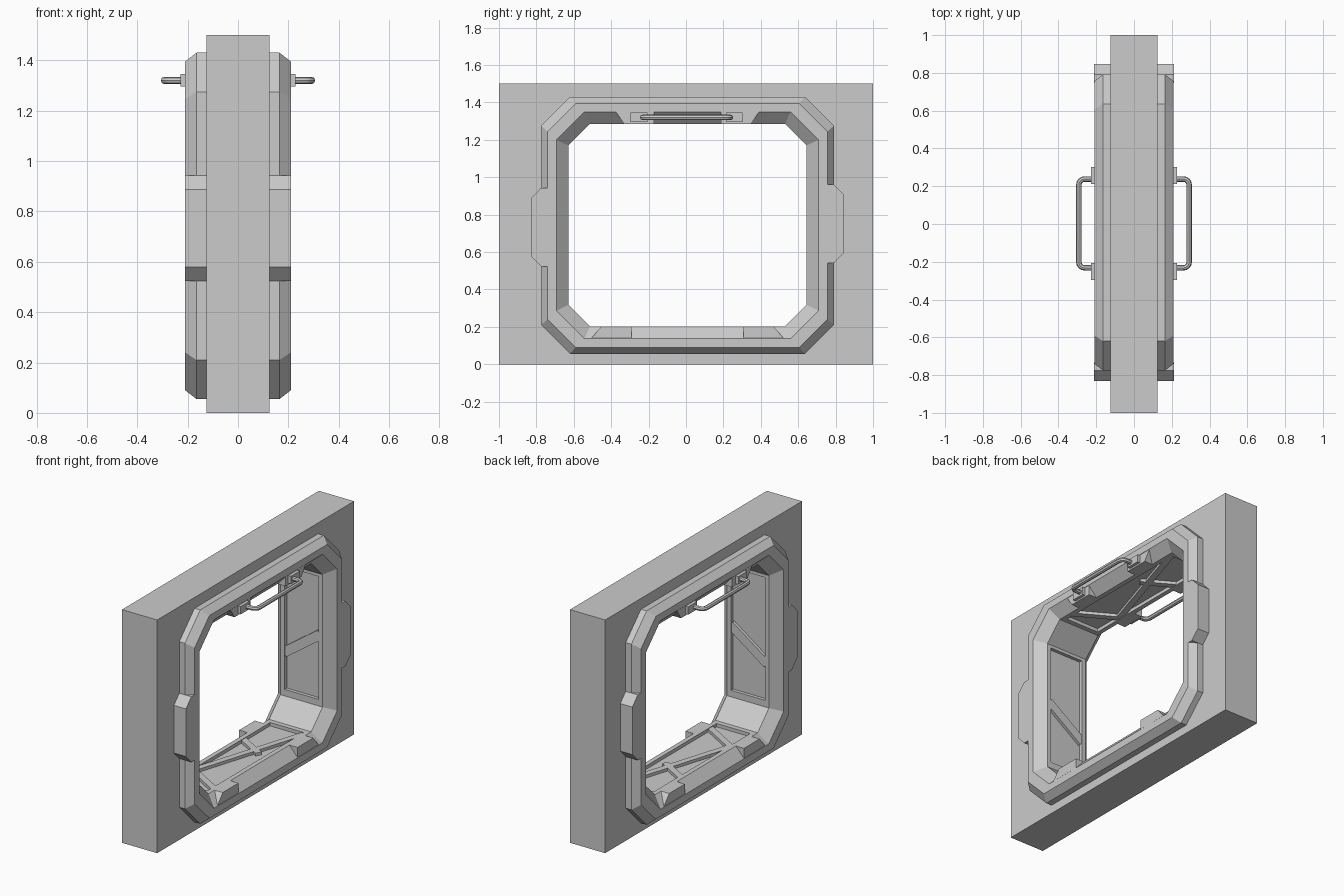
import bpy, bmesh, math
from mathutils import Vector, Matrix

if "Cube" in bpy.data.objects:
    bpy.data.objects.remove(bpy.data.objects["Cube"])

CY = 0.008  # the frame sits slightly off centre in the wall


def make(name, bm):
    bmesh.ops.remove_doubles(bm, verts=bm.verts, dist=1e-5)
    bmesh.ops.recalc_face_normals(bm, faces=bm.faces)
    me = bpy.data.meshes.new(name)
    bm.to_mesh(me)
    bm.free()
    ob = bpy.data.objects.new(name, me)
    bpy.context.collection.objects.link(ob)
    return ob


def octagon(x, hy, z0, z1, leg, cy=CY):
    a = hy - leg
    pts = [(-a, z0), (a, z0), (hy, z0 + leg), (hy, z1 - leg),
           (a, z1), (-a, z1), (-hy, z1 - leg), (-hy, z0 + leg)]
    return [(x, y + cy, z) for y, z in pts]


def ring_loft(name, rings):
    """Closed loft: the last ring joins the first one."""
    bm = bmesh.new()
    vs = [[bm.verts.new(p) for p in r] for r in rings]
    for i in range(len(vs)):
        r, s = vs[i], vs[(i + 1) % len(vs)]
        for k in range(8):
            j = (k + 1) % 8
            bm.faces.new((r[k], r[j], s[j], s[k]))
    return make(name, bm)


def prism(name, yz, x0, x1):
    bm = bmesh.new()
    a = [bm.verts.new((x0, y, z)) for y, z in yz]
    b = [bm.verts.new((x1, y, z)) for y, z in yz]
    n = len(yz)
    bm.faces.new(a)
    bm.faces.new(b)
    for i in range(n):
        j = (i + 1) % n
        bm.faces.new((a[i], a[j], b[j], b[i]))
    return make(name, bm)


def box(name, centre, size, rot=None):
    bm = bmesh.new()
    m = Matrix.Translation(centre) @ (rot or Matrix()) @ Matrix.Diagonal((*size, 1))
    bmesh.ops.create_cube(bm, size=1, matrix=m)
    return make(name, bm)


# wall slab with octagonal opening
slab, hole = (1, 0, 1.5, 0, 0), (0.73, 0.11, 1.38, 0.15)
ring_loft("wall", [octagon(-0.125, *slab), octagon(0.125, *slab),
                   octagon(0.125, *hole), octagon(-0.125, *hole)])

# frame lining the opening on both faces
profile = [(0.165, 0.783, 0.055, 1.43, 0.155), (0.21, 0.748, 0.09, 1.395, 0.15),
           (0.21, 0.70, 0.137, 1.35, 0.15), (0.15, 0.637, 0.203, 1.285, 0.115)]
rings = [octagon(*p) for p in profile]
rings += [octagon(-p[0], *p[1:]) for p in reversed(profile)]
frame = ring_loft("door_frame", rings)

# recessed panels on floor, ceiling and jambs
D = 0.022
cuts = [((0, CY, 0.203), (0.24, 0.98, 2 * D)), ((0, CY, 1.285), (0.24, 0.98, 2 * D)),
        ((0, CY + 0.637, 0.755), (0.24, 2 * D, 0.79)),
        ((0, CY - 0.637, 0.755), (0.24, 2 * D, 0.79))]
for i, (c, s) in enumerate(cuts):
    cutter = box(f"panel_cutter_{i}", c, s)
    mod = frame.modifiers.new("panel", "BOOLEAN")
    mod.operation = "DIFFERENCE"
    mod.solver = "EXACT"
    mod.object = cutter
bpy.context.view_layer.objects.active = frame
frame.select_set(True)
for m in list(frame.modifiers):
    bpy.ops.object.modifier_apply(modifier=m.name)
for ob in [o for o in bpy.data.objects if o.name.startswith("panel_cutter")]:
    bpy.data.objects.remove(ob)


def strut(name, p, q, normal, width):
    """Flat bar from p to q lying in a recess; normal points into the opening."""
    p, q, n = Vector(p), Vector(q), Vector(normal)
    d = (q - p).normalized()
    rot = Matrix((d, n.cross(d), n)).transposed().to_4x4()
    box(name, (p + q) / 2 - n * 0.016, ((q - p).length + 0.02, width, 0.026), rot)


# diagonal struts across the panels
for nm, z, n in (("floor", 0.203, (0, 0, 1)), ("ceiling", 1.285, (0, 0, -1))):
    strut(nm + "_strut_long", (-0.12, -0.28, z), (0.12, 0.48, z), n, 0.04)
    strut(nm + "_strut_short", (-0.12, 0.23, z), (0.05, 0.13, z), n, 0.04)
    strut(nm + "_strut_end", (-0.12, -0.28, z), (0.12, -0.42, z), n, 0.04)
for s in (-1, 1):
    y = CY + s * 0.637
    strut("jamb_strut", (-0.12, y, 0.60), (0.12, y, 0.77), (0, -s, 0), 0.06)

for sx in (-1, 1):
    for sy in (-1, 1):
        # side clamps
        zc = 0.742 + 0.009 * sy
        prism("side_clamp", [(CY + sy * y, zc + z) for y, z in
              ((0.74, -0.21), (0.783, -0.21), (0.838, -0.153),
               (0.838, 0.153), (0.783, 0.21), (0.74, 0.21))], sx * 0.12, sx * 0.2105)
        # threshold and lintel blocks filling the sloped inner edge
        prism("threshold_block", [(CY + sy * y, z) for y, z in
              ((0.30, 0.12), (0.30, 0.203), (0.46, 0.203), (0.53, 0.12))],
              sx * 0.15, sx * 0.208)
        prism("lintel_block", [(CY + sy * y, z) for y, z in
              ((0.18, 1.36), (0.18, 1.285), (0.34, 1.285), (0.39, 1.36))],
              sx * 0.15, sx * 0.208)
        # handle mounts
        box("handle_mount", (sx * 0.21, 0.003 + sy * 0.255, 1.32), (0.035, 0.09, 0.05))

    # grab handle: rounded bar
    path = [(0.20, 0.235)]
    path += [(0.262 + 0.03 * math.sin(a), 0.205 + 0.03 * math.cos(a))
             for a in [math.pi / 2 * k / 4 for k in range(5)]]
    path = path + [(x, -y) for x, y in reversed(path)]
    cu = bpy.data.curves.new("grab_handle", "CURVE")
    cu.dimensions = "3D"
    cu.bevel_depth = 0.0145
    cu.bevel_resolution = 2
    cu.use_fill_caps = True
    sp = cu.splines.new("POLY")
    sp.points.add(len(path) - 1)
    for pt, (x, y) in zip(sp.points, path):
        pt.co = (sx * x, y + 0.003, 1.32, 1)
    h = bpy.data.objects.new("grab_handle", cu)
    bpy.context.collection.objects.link(h)
    bpy.ops.object.select_all(action="DESELECT")
    h.select_set(True)
    bpy.context.view_layer.objects.active = h
    bpy.ops.object.convert(target="MESH")
    bpy.ops.object.shade_smooth_by_angle()
